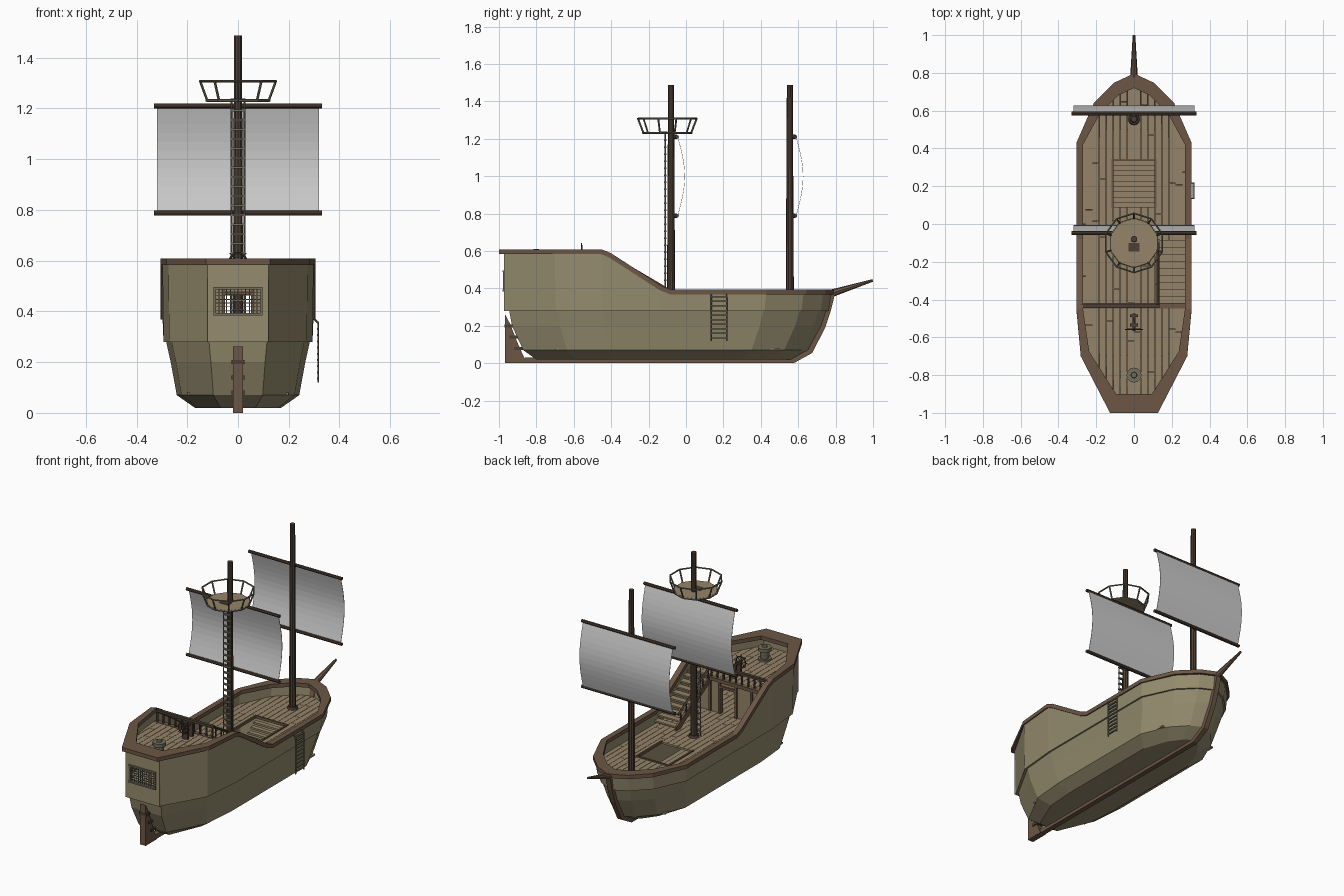
import bpy, bmesh, math, random
from mathutils import Vector, Matrix

if "Cube" in bpy.data.objects:
    bpy.data.objects.remove(bpy.data.objects["Cube"])

random.seed(4)


def material(name, rgb):
    m = bpy.data.materials.new(name)
    m.diffuse_color = (*rgb, 1)
    m.use_nodes = True
    m.node_tree.nodes["Principled BSDF"].inputs["Base Color"].default_value = m.diffuse_color
    return m


HULL = material("hull_wood", (0.30, 0.26, 0.155))
DECK = material("deck_wood", (0.30, 0.23, 0.14))
TRIM = material("trim_wood", (0.15, 0.095, 0.06))
DARK = material("dark_wood", (0.075, 0.05, 0.035))
ROPE = material("weathered_wood", (0.17, 0.16, 0.11))


def finish(bm, name, mat=None, thick=0):
    me = bpy.data.meshes.new(name)
    bm.to_mesh(me)
    bm.free()
    ob = bpy.data.objects.new(name, me)
    bpy.context.collection.objects.link(ob)
    if mat:
        me.materials.append(mat)
    if thick:
        s = ob.modifiers.new("thickness", "SOLIDIFY")
        s.thickness, s.offset = thick, -1
    return ob


def box(bm, x0, x1, y0, y1, z0, z1):
    m = Matrix.Translation(((x0 + x1) / 2, (y0 + y1) / 2, (z0 + z1) / 2))
    bmesh.ops.create_cube(bm, size=1, matrix=m @ Matrix.Diagonal((x1 - x0, y1 - y0, z1 - z0, 1)))


def beam(bm, p, q, r, r2=None, n=6):
    p, q = Vector(p), Vector(q)
    d = q - p
    m = Matrix.Translation((p + q) / 2) @ d.to_track_quat("Z", "Y").to_matrix().to_4x4()
    bmesh.ops.create_cone(bm, cap_ends=True, segments=n, radius1=r, radius2=r if r2 is None else r2,
                          depth=d.length, matrix=m)


def slab(name, profile, half, mat):
    # (y, z) profile extruded across x
    bm = bmesh.new()
    f = bm.faces.new([bm.verts.new((-half, y, z)) for y, z in profile])
    e = bmesh.ops.extrude_face_region(bm, geom=[f])["geom"]
    bmesh.ops.translate(bm, vec=(2 * half, 0, 0), verts=[v for v in e if isinstance(v, bmesh.types.BMVert)])
    bmesh.ops.recalc_face_normals(bm, faces=bm.faces)
    return finish(bm, name, mat)


def mirror(half):
    return half + [(-x, y, z) for x, y, z in half[-2::-1]]


# Hull: half outline (x, y, rail height) repeated at narrowing levels
OUT = [(.12, -.97, .6), (.275, -.70, .6), (.298, -.45, .6), (.298, -.40, .58), (.298, -.13, .405),
       (.298, -.08, .385), (.298, .43, .385), (.205, .63, .385), (.10, .735, .385), (0, .785, .385)]
LEVELS = [(None, 1, -.97, .785), (.28, .985, -.965, .77), (.28, .95, -.945, .758), (.2, .89, -.93, .73),
          (.07, .81, -.87, .66), (.02, .57, -.80, .57)]
bm = bmesh.new()
rings = []
for z, s, ys, yb in LEVELS:
    pts = [(x * s, ys + (y + .97) / 1.755 * (yb - ys), z or zt) for x, y, zt in OUT]
    rings.append([bm.verts.new(p) for p in mirror(pts)])
n = len(rings[0])
for k, (a, b) in enumerate(zip(rings, rings[1:])):
    for i in range(n - 1 if k == 0 else n):
        j = (i + 1) % n
        bm.faces.new((b[i], b[j], a[j], a[i]))
bm.faces.new(rings[-1][::-1])
finish(bm, "hull", HULL, .012)

# Stern panel around the window
bm = bmesh.new()
for x0, x1, z0, z1 in [(-.121, .121, .28, .39), (-.121, .121, .49, .6), (-.121, -.09, .39, .49), (.09, .121, .39, .49)]:
    box(bm, x0, x1, -.972, -.957, z0, z1)
finish(bm, "stern_panel", HULL)

# Stern window lattice and frame
bm = bmesh.new()
for i in range(1, 12):
    x = -.09 + .015 * i
    box(bm, x - .0015, x + .0015, -.972, -.968, .39, .49)
for i in range(1, 7):
    z = .39 + .1 * i / 7
    box(bm, -.09, .09, -.972, -.968, z - .0015, z + .0015)
for z in (.388, .492):
    box(bm, -.096, .096, -.98, -.955, z - .005, z + .005)
for x in (-.091, .091):
    box(bm, x - .005, x + .005, -.978, -.955, .39, .49)
finish(bm, "stern_window", ROPE)

# Wide rail capping the hull
INN = [(.095, -.90), (.237, -.675), (.27, -.45), (.27, -.40), (.27, -.13), (.27, -.08), (.27, .42),
       (.18, .585), (.085, .68), (0, .72)]
outer = [(x + (.007 if x else 0), -1 if y < -.9 else y + (.012 if y > .5 else 0), z + .008) for x, y, z in OUT]
inner = [(x, y, o[2]) for (x, y), o in zip(INN, outer)]
bm = bmesh.new()
a, b = ([bm.verts.new(p) for p in mirror(h)] for h in (outer, inner))
for i in range(n):
    j = (i + 1) % n
    bm.faces.new((a[i], a[j], b[j], b[i]))
finish(bm, "rail", TRIM, .025)

# Keel with stem, rudder and hinges
slab("keel", [(-.86, 0), (.575, 0), (.675, .055), (.744, .19), (.774, .28), (.80, .385), (.77, .385), (.74, .28),
              (.71, .2), (.64, .08), (.56, .03), (-.86, .03)], .016, TRIM)
slab("rudder", [(-.968, 0), (-.85, 0), (-.87, .04), (-.905, .12), (-.94, .21), (-.968, .262)], .02, TRIM)
bm = bmesh.new()
for y, z in [(-.885, .08), (-.91, .14), (-.935, .2)]:
    box(bm, -.026, .026, y - .035, y + .03, z - .008, z + .008)
finish(bm, "rudder_hinges", DARK)


# Decks made of staggered planks clipped to the hull outline
def edge_y(x, pts):
    x = abs(x)
    for (x0, y0, _), (x1, y1, _) in zip(pts, pts[1:]):
        if min(x0, x1) * .97 <= x <= max(x0, x1) * .97 and x0 != x1:
            return (y0 + (x / .97 - x0) / (x1 - x0) * (y1 - y0)) * .98
    return pts[0][1] * .985


def planks(name, z, front=None, hole=None):
    bm = bmesh.new()
    w = .11 / 3
    for c in range(-8, 8):
        xl, xr = max(c * w, -.288) + .001, min((c + 1) * w, .288) - .001
        lo = [edge_y(x, OUT[:3]) for x in (xl, xr)]
        hi = [front] * 2 if front else [edge_y(x, OUT[6:]) for x in (xl, xr)]
        spans = [(lo, hi)]
        if hole and abs(xl + xr) / 2 < .11:
            spans = [(lo, [hole[0]] * 2), ([hole[1]] * 2, hi)]
        for s, e in spans:
            cuts, y = [s], max(s) + random.uniform(.12, .4)
            while y < min(e) - .08:
                cuts.append([y, y])
                y += random.uniform(.25, .5)
            cuts.append(e)
            for p, q in zip(cuts, cuts[1:]):
                f = bm.faces.new([bm.verts.new(v) for v in [(xl, p[0] + .001, z), (xr, p[1] + .001, z),
                                                            (xr, q[1] - .001, z), (xl, q[0] - .001, z)]])
    finish(bm, name, DECK, .012)


planks("main_deck", .30, hole=(.09, .34))
planks("aft_deck", .52, front=-.425)
bm = bmesh.new()
box(bm, -.2, .2, -.7, .5, .07, .08)
finish(bm, "hold_floor", DECK)

# Hatch frame and steps into the hold
bm = bmesh.new()
for s in (-1, 1):
    box(bm, s * .113 - .005, s * .113 + .005, .085, .345, .29, .307)
box(bm, -.113, .113, .335, .345, .29, .307)
finish(bm, "hatch_frame", TRIM)
bm = bmesh.new()
for i in range(9):
    y, z = .085 + .028 * i, .10 + .022 * i
    box(bm, -.108, .108, y, y + .03, z - .012, z)
finish(bm, "hold_steps", DECK)

# Cabin bulkhead with open doorway
bm = bmesh.new()
for x0, x1, z0 in [(-.285, -.055, .3), (.055, .285, .3), (-.055, .055, .47)]:
    box(bm, x0, x1, -.445, -.43, z0, .51)
finish(bm, "cabin_bulkhead", DECK)
bm = bmesh.new()
for x in (-.058, .058, -.17, .126):
    box(bm, x - .007, x + .007, -.45, -.42, .3, .51)
box(bm, -.065, .065, -.45, -.42, .465, .48)
box(bm, -.285, .285, -.447, -.418, .5, .522)
finish(bm, "bulkhead_posts", TRIM)

# Stairs to the aft deck
bm = bmesh.new()
for i in range(9):
    y, z = -.085 - .037 * i, .324 + .0225 * i
    box(bm, .13, .285, y - .04, y, z - .01, z)
finish(bm, "aft_stairs", DECK)
slab_ob = slab("stair_stringer", [(-.08, .3), (-.08, .325), (-.43, .53), (-.43, .49), (-.12, .3)], .006, TRIM)
slab_ob.location.x = .13

# Railings beside the stairs and across the aft deck
bm = bmesh.new()
box(bm, -.285, .135, -.445, -.425, .585, .6)
for i in range(10):
    x = -.27 + .0437 * i
    beam(bm, (x, -.435, .52), (x, -.435, .59), .006)
beam(bm, (.127, -.435, .592), (.127, -.10, .395), .008, n=4)
for i in range(6):
    t = (i + .5) / 6
    y = -.435 + .335 * t
    beam(bm, (.127, y, .52 - .2 * t), (.127, y, .592 - .197 * t), .005)
finish(bm, "railings", DARK)

# Steering wheel and stand
bm = bmesh.new()
W = Vector((0, -.558, .597))
ring = [W + .034 * Vector((math.cos(i * math.pi / 6), 0, math.sin(i * math.pi / 6))) for i in range(12)]
for i in range(12):
    beam(bm, ring[i], ring[(i + 1) % 12], .004)
for i in range(8):
    a = i * math.pi / 4
    beam(bm, W, W + .047 * Vector((math.cos(a), 0, math.sin(a))), .0025)
beam(bm, W - Vector((0, .008, 0)), W + Vector((0, .085, 0)), .008)
for y in (-.535, -.485):
    box(bm, -.02, .02, y - .007, y + .007, .52, .606)
finish(bm, "steering_wheel", DARK)

# Capstan
bm = bmesh.new()
for z0, z1, r0, r1 in [(.52, .532, .04, .04), (.532, .58, .026, .03), (.58, .602, .04, .04), (.602, .612, .016, .014)]:
    beam(bm, (0, -.8, z0), (0, -.8, z1), r0, r1, 12)
finish(bm, "capstan", ROPE)

# Masts, yards and billowing sails
for tag, my, yy in [("main", -.08, -.048), ("fore", .555, .585)]:
    bm = bmesh.new()
    beam(bm, (0, my, .08), (0, my, 1.487), .023, .016, 10)
    beam(bm, (0, my, .3), (0, my, .315), .032, .028, 10)
    finish(bm, tag + "_mast", DARK)
    bm = bmesh.new()
    for z in (.788, 1.21):
        beam(bm, (-.332, yy, z), (.332, yy, z), .01, n=8)
        beam(bm, (0, my, z), (0, yy, z), .012)
    finish(bm, tag + "_yards", DARK)
    bm = bmesh.new()
    rows = []
    for i in range(13):
        t = i / 12
        y = yy + .003 + .037 * math.sin(math.pi * t)
        rows.append([bm.verts.new((x, y, .79 + .418 * t)) for x in (-.32, .32)])
    for p, q in zip(rows, rows[1:]):
        bm.faces.new((p[0], p[1], q[1], q[0]))
    finish(bm, tag + "_sail", None, .002)

# Bowsprit
bm = bmesh.new()
beam(bm, (0, .75, .365), (0, .998, .443), .022, .007, 8)
finish(bm, "bowsprit", TRIM)

# Crow's nest: floor with climbing hatch, posts and ring
bm = bmesh.new()
beam(bm, (0, -.1, 1.225), (0, -.1, 1.237), .128, n=10)
finish(bm, "lookout_floor", DECK)
bm = bmesh.new()
box(bm, -.03, .03, -.145, -.1, 1.236, 1.24)
finish(bm, "lookout_hatch", DARK)
bm = bmesh.new()


def nest(i, r, z):
    a = (i + .5) * math.pi / 5
    return (r * math.cos(a), -.1 + r * math.sin(a), z)


for i in range(10):
    beam(bm, nest(i, .157, 1.308), nest(i + 1, .157, 1.308), .005)
    beam(bm, nest(i, .129, 1.231), nest(i + 1, .129, 1.231), .006)
    beam(bm, nest(i, .127, 1.23), nest(i, .157, 1.308), .005)
finish(bm, "lookout_rail", ROPE)

# Ladders: mast ladder and boarding ladder
bm = bmesh.new()
for x in (-.026, .026):
    beam(bm, (x, -.11, .3), (x, -.11, 1.225), .004)
for i in range(24):
    z = .33 + .0375 * i
    box(bm, -.026, .026, -.117, -.103, z - .004, z + .004)
finish(bm, "mast_ladder", ROPE)
bm = bmesh.new()
for y in (.135, .217):
    beam(bm, (.316, y, .12), (.316, y, .355), .004)
    beam(bm, (.316, y, .355), (.295, y, .375), .004)
for i in range(10):
    z = .135 + .0245 * i
    box(bm, .311, .32, .135, .217, z - .004, z + .004)
finish(bm, "boarding_ladder", ROPE)
